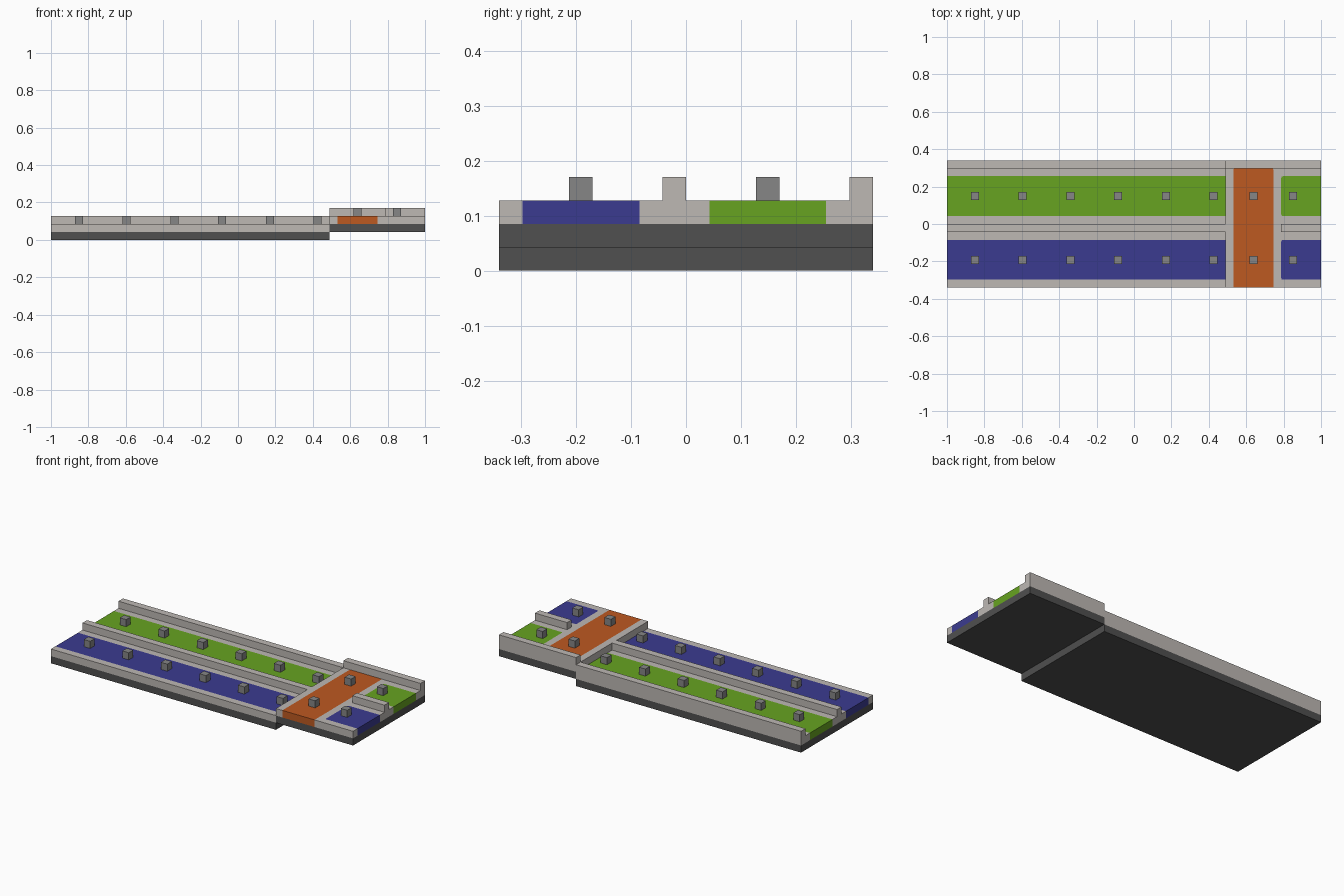
import bpy
import bmesh
import math

old = bpy.data.objects.get("Cube")
if old:
    bpy.data.objects.remove(old, do_unlink=True)

U = 2 / 47          # one grid module; the model is 47 x 16 modules
LENGTH, WIDTH, STEP = 47, 16, 35


def material(name, rgb):
    m = bpy.data.materials.new(name)
    m.use_nodes = True
    m.diffuse_color = (*rgb, 1)
    m.node_tree.nodes["Principled BSDF"].inputs["Base Color"].default_value = (*rgb, 1)
    return m


LIGHT = material("light grey", (0.51, 0.48, 0.455))
MID = material("mid grey", (0.24, 0.24, 0.24))
DARK = material("dark grey", (0.08, 0.08, 0.08))
BLUE = material("blue", (0.044, 0.044, 0.28))
GREEN = material("green", (0.135, 0.37, 0.015))
ORANGE = material("orange", (0.51, 0.1, 0.015))


def prism(name, x, y, z, mat, round_corners=()):
    """Upright block in modules; corners are (x side, y side) pairs to round."""
    bm = bmesh.new()
    outline = []
    r = 0.2
    for cx, cy in ((0, 0), (1, 0), (1, 1), (0, 1)):
        px, py = x[cx], y[cy]
        if (cx, cy) in round_corners:
            sx, sy = 1 - 2 * cx, 1 - 2 * cy
            arc = [(px + sx * r * (1 - math.cos(a)), py + sy * r * (1 - math.sin(a)))
                   for a in (i * math.pi / 8 for i in range(5))]
            outline += arc if cx == cy else arc[::-1]
        else:
            outline.append((px, py))
    verts = [bm.verts.new(((px - LENGTH / 2) * U, (py - WIDTH / 2) * U, z[0] * U))
             for px, py in outline]
    face = bm.faces.new(verts)
    top = bmesh.ops.extrude_face_region(bm, geom=[face])["geom"]
    bmesh.ops.translate(bm, vec=(0, 0, (z[1] - z[0]) * U),
                        verts=[v for v in top if isinstance(v, bmesh.types.BMVert)])
    bmesh.ops.recalc_face_normals(bm, faces=bm.faces)
    mesh = bpy.data.meshes.new(name)
    bm.to_mesh(mesh)
    bm.free()
    mesh.materials.append(mat)
    ob = bpy.data.objects.new(name, mesh)
    bpy.context.collection.objects.link(ob)
    return ob


def inlay(name, slab, x, y, z, mat, corners):
    """Coloured strip set flush into a matching hole in the slab."""
    prism(name, x, y, z, mat, corners)
    # the hole runs past the slab wherever the strip reaches an edge
    grow = lambda span, low, high: (span[0] - (span[0] == low), span[1] + (span[1] == high))
    low = 0 if x[0] < STEP else STEP
    high = STEP if x[0] < STEP else LENGTH
    cut = prism(name + "_cutter", grow(x, low, high), grow(y, 0, WIDTH),
                (z[0] - 1, z[1] + 1), LIGHT, corners if x[1] != STEP else ())
    mod = slab.modifiers.new(name, "BOOLEAN")
    mod.object = cut
    mod.operation = "DIFFERENCE"
    mod.solver = "EXACT"
    cut.hide_render = True
    cut.hide_viewport = True
    cut.hide_set(True)


# Two decks, the right one raised by a module
LEFT, RIGHT = (0, STEP), (STEP, LENGTH)
FULL, BACK_WALL, MID_WALL = (0, WIDTH), (15, 16), (7, 8)
BLUE_LANE, GREEN_LANE = (1, 6), (9, 14)
ROW_Y = (3.5, 11.5)

prism("lower_base", LEFT, FULL, (0, 1), DARK)
prism("raised_base", RIGHT, FULL, (1, 2), DARK)
lower = prism("lower_slab", LEFT, FULL, (1, 2), LIGHT)
raised = prism("raised_slab", RIGHT, FULL, (2, 3), LIGHT)

# Walls along the back and the middle
prism("lower_back_wall", LEFT, BACK_WALL, (2, 3), LIGHT)
prism("lower_middle_wall", LEFT, MID_WALL, (2, 3), LIGHT)
prism("raised_back_wall", RIGHT, BACK_WALL, (3, 4), LIGHT)
prism("raised_middle_wall", (42, LENGTH), MID_WALL, (3, 4), LIGHT)

# Coloured lanes
for label, lane, mat in (("blue", BLUE_LANE, BLUE), ("green", GREEN_LANE, GREEN)):
    inlay("lower_" + label + "_lane", lower, LEFT, lane, (1, 2), mat, ())
    inlay("raised_" + label + "_lane", raised, (42, LENGTH), lane, (2, 3), mat,
          ((0, 0), (0, 1)))
inlay("orange_crossing", raised, (36, 41), (0, 15), (2, 3), ORANGE, ((0, 1), (1, 1)))

# Small posts in two rows
columns = [(3.5 + 6 * i, 2) for i in range(6)] + [(38.5, 3), (43.5, 3)]
for row, y in zip(("front", "back"), ROW_Y):
    for i, (x, z) in enumerate(columns):
        prism(f"{row}_post_{i + 1}", (x - 0.5, x + 0.5), (y - 0.5, y + 0.5),
              (z, z + 1), MID)
